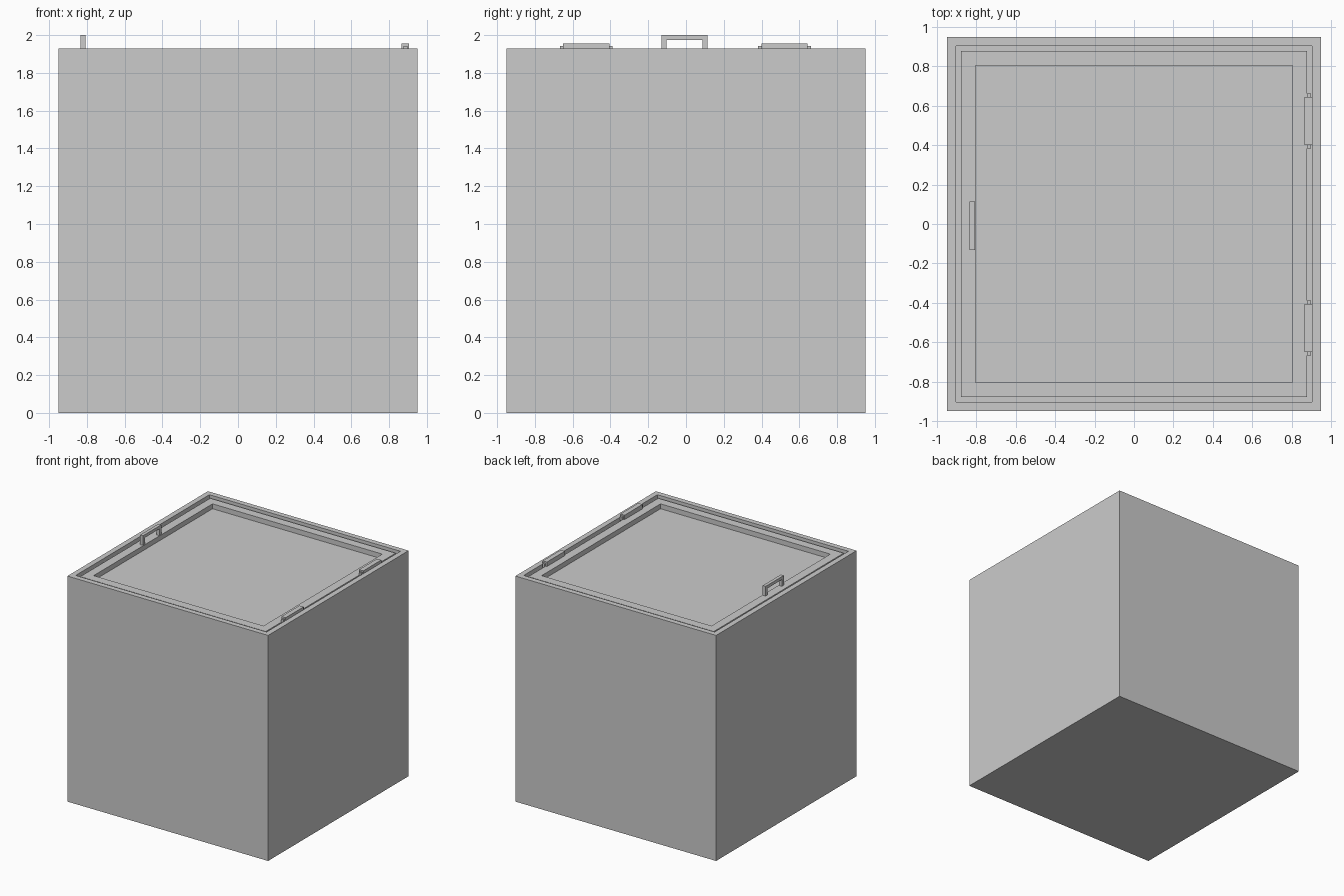
import bpy, bmesh

if "Cube" in bpy.data.objects:
    bpy.data.objects.remove(bpy.data.objects["Cube"])


def finish(name, bm):
    bmesh.ops.recalc_face_normals(bm, faces=bm.faces)
    me = bpy.data.meshes.new(name)
    bm.to_mesh(me)
    bm.free()
    ob = bpy.data.objects.new(name, me)
    bpy.context.collection.objects.link(ob)
    return ob


def box(bm, lo, hi):
    verts = bmesh.ops.create_cube(bm, size=1)["verts"]
    for v in verts:
        for i in range(3):
            v.co[i] = lo[i] if v.co[i] < 0 else hi[i]


def recessed_box(name, half, z0, z1, rim, depth):
    """Block whose top face is inset by rim and pushed straight down."""
    bm = bmesh.new()
    box(bm, (-half, -half, z0), (half, half, z1))
    bm.faces.ensure_lookup_table()
    top = max(bm.faces, key=lambda f: f.calc_center_median().z)
    bmesh.ops.inset_region(bm, faces=[top], thickness=rim)
    inner = bmesh.ops.extrude_discrete_faces(bm, faces=[top])["faces"][0]
    for v in inner.verts:
        v.co.z -= depth
    return finish(name, bm)


# Body with a pocket for the lid, and the lid sitting just below the rim
recessed_box("body", 0.95, 0.0, 1.93, 0.065, 0.085)
recessed_box("lid", 0.878, 1.845, 1.917, 0.105, 0.042)

# Two hinges on the right edge
for side, y in (("back", 0.522), ("front", -0.528)):
    bm = bmesh.new()
    box(bm, (0.866, y - 0.122, 1.91), (0.906, y + 0.122, 1.955))
    box(bm, (0.877, y - 0.140, 1.91), (0.897, y + 0.140, 1.943))
    finish(side + "_hinge", bm)

# Handle: an arch-shaped bar on the left edge of the lid
outline = [(-0.131, 1.91), (-0.131, 2.0), (0.115, 2.0), (0.115, 1.91),
           (0.088, 1.91), (0.088, 1.974), (-0.104, 1.974), (-0.104, 1.91)]
bm = bmesh.new()
face = bm.faces.new([bm.verts.new((-0.835, y, z)) for y, z in outline])
ext = bmesh.ops.extrude_face_region(bm, geom=[face])["geom"]
bmesh.ops.translate(bm, vec=(0.028, 0, 0),
                    verts=[g for g in ext if isinstance(g, bmesh.types.BMVert)])
finish("handle", bm)
